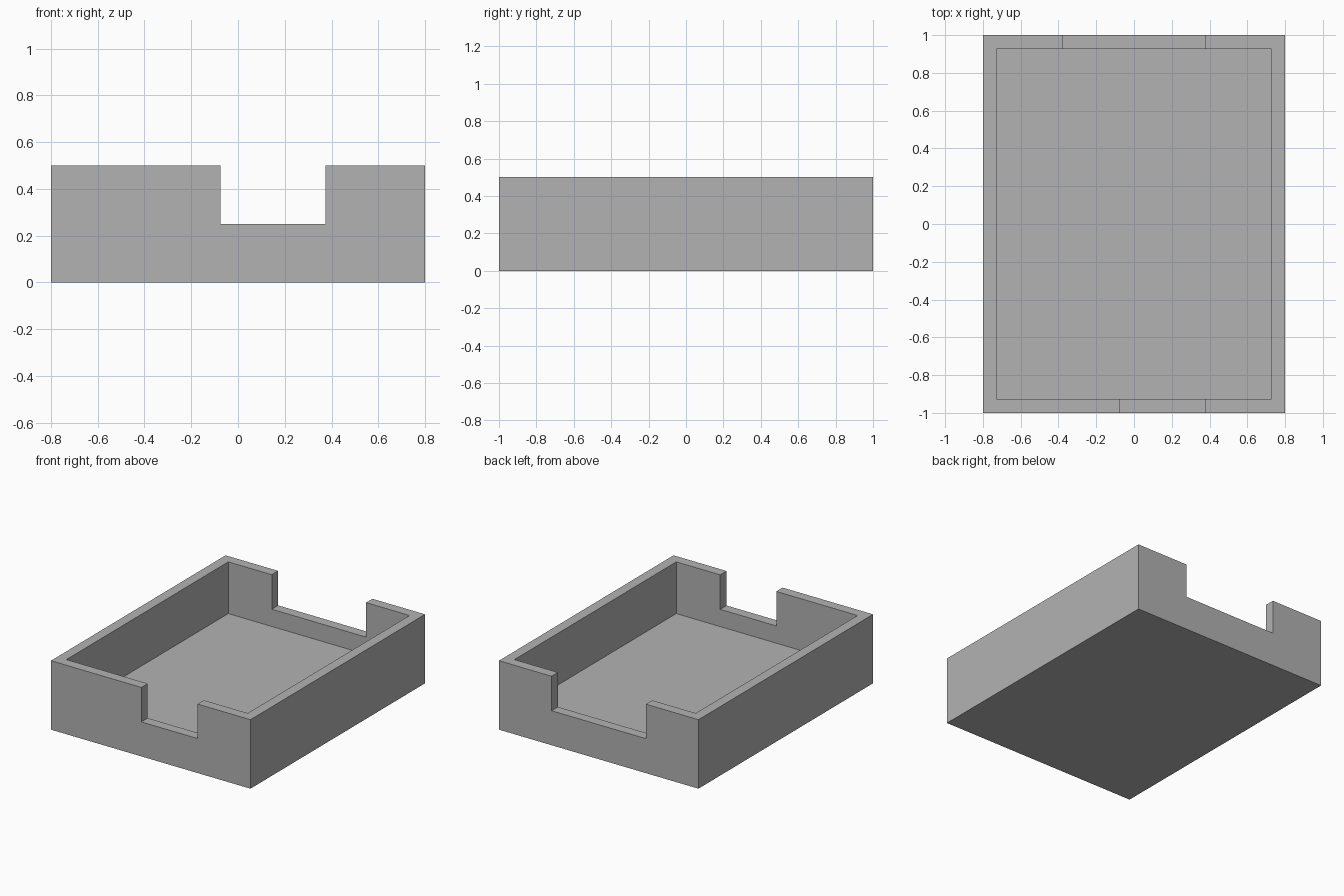
import bpy

old = bpy.data.objects.get("Cube")
if old:
    bpy.data.objects.remove(old, do_unlink=True)

WIDTH, LENGTH, HEIGHT = 1.6, 2.0, 0.5
WALL, FLOOR, NOTCH_Z = 0.073, 0.125, 0.25

# Single plain grey
grey = bpy.data.materials.new("plain_grey")
grey.use_nodes = True
colour = (0.448, 0.448, 0.448, 1)
grey.diffuse_color = colour
grey.node_tree.nodes["Principled BSDF"].inputs["Base Color"].default_value = colour


def box(name, low, high):
    """Axis-aligned box between two corners, with its scale applied."""
    bpy.ops.mesh.primitive_cube_add(size=1)
    obj = bpy.context.object
    obj.name = name
    for v in obj.data.vertices:
        v.co = [a + (b - a) * (c + 0.5) for a, b, c in zip(low, high, v.co)]
    obj.data.materials.append(grey)
    return obj


def cut(target, cutter):
    """Subtract a box from the target and discard the cutter."""
    cutter.hide_render = True
    mod = target.modifiers.new(cutter.name, "BOOLEAN")
    mod.operation = "DIFFERENCE"
    mod.solver = "EXACT"
    mod.object = cutter
    bpy.context.view_layer.objects.active = target
    bpy.ops.object.modifier_apply(modifier=mod.name)
    bpy.data.objects.remove(cutter, do_unlink=True)


# Solid tray block
x, y, over = WIDTH / 2, LENGTH / 2, HEIGHT + 0.2
tray = box("open_tray", (-x, -y, 0), (x, y, HEIGHT))

# Hollow interior
cut(tray, box("cavity_cutter", (WALL - x, WALL - y, FLOOR), (x - WALL, y - WALL, over)))

# Off-centre front notch and wider, centred back notch
cut(tray, box("front_notch_cutter", (-0.075, -y - 0.1, NOTCH_Z), (0.375, -y + 0.2, over)))
cut(tray, box("back_notch_cutter", (-0.378, y - 0.2, NOTCH_Z), (0.378, y + 0.1, over)))
